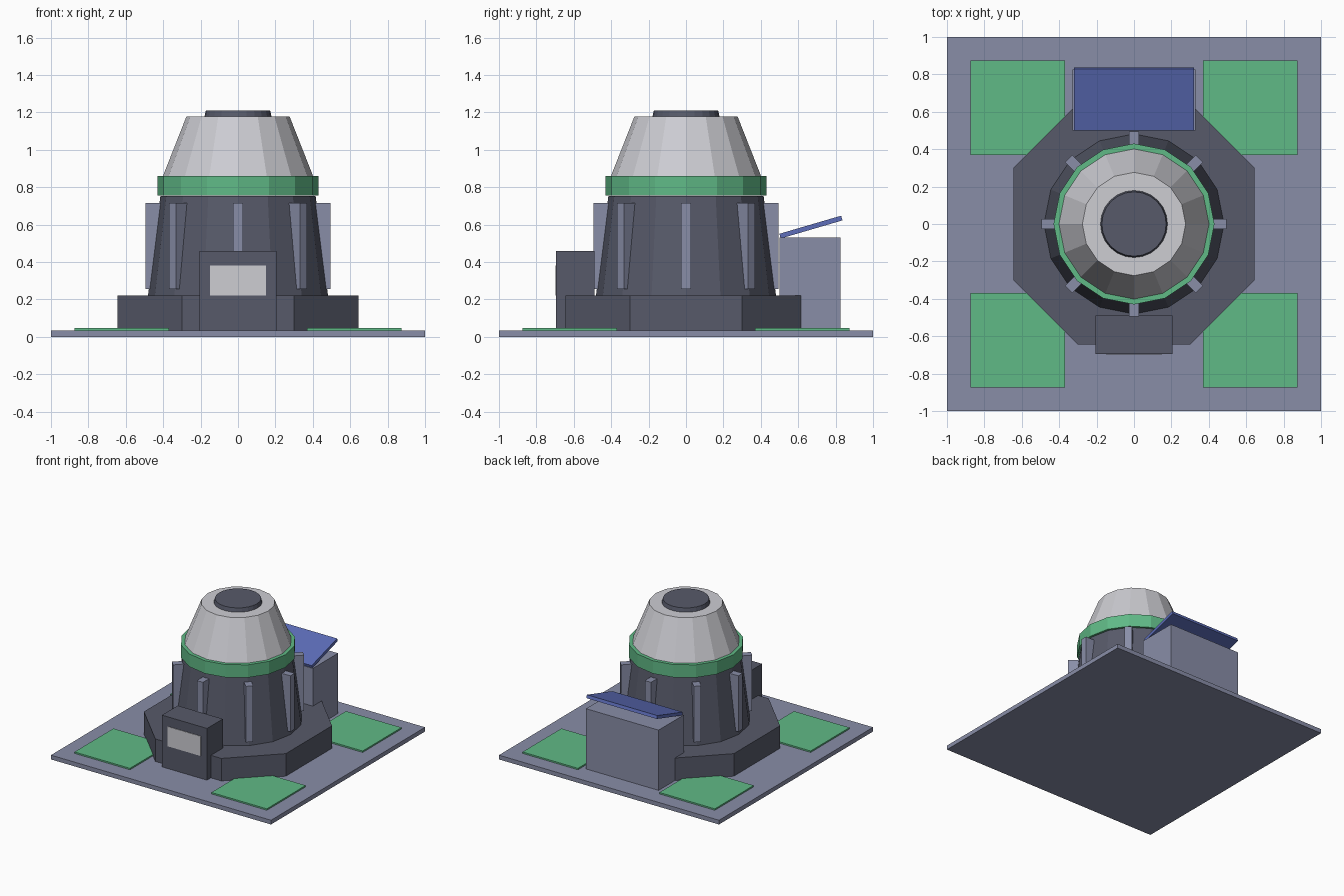
import bpy
import bmesh
from math import cos, sin, pi
from mathutils import Matrix

default = bpy.data.objects.get("Cube")
if default:
    bpy.data.objects.remove(default, do_unlink=True)


def material(name, r, g, b):
    m = bpy.data.materials.new(name)
    m.use_nodes = True
    m.diffuse_color = (r, g, b, 1)
    for node in m.node_tree.nodes:
        if node.type == 'BSDF_PRINCIPLED':
            node.inputs["Base Color"].default_value = (r, g, b, 1)
    return m


charcoal = material("charcoal", 0.095, 0.102, 0.143)
slate = material("pale_slate", 0.25, 0.27, 0.39)
green = material("green", 0.117, 0.49, 0.24)
light = material("light_grey", 0.61, 0.61, 0.65)
blue = material("panel_blue", 0.11, 0.155, 0.49)


def finish(name, bm, mat):
    bmesh.ops.recalc_face_normals(bm, faces=bm.faces)
    mesh = bpy.data.meshes.new(name)
    bm.to_mesh(mesh)
    bm.free()
    mesh.materials.append(mat)
    obj = bpy.data.objects.new(name, mesh)
    bpy.context.collection.objects.link(obj)
    return obj


def box(name, mat, x, y, z, turn=None):
    """Box from (min, max) pairs, optionally transformed by a matrix."""
    bm = bmesh.new()
    bmesh.ops.create_cube(bm, size=1)
    for v in bm.verts:
        for i, (low, high) in enumerate((x, y, z)):
            v.co[i] = low if v.co[i] < 0 else high
    if turn:
        bmesh.ops.transform(bm, matrix=turn, verts=bm.verts)
    return finish(name, bm, mat)


def prism(name, mat, bottom, top, z0, z1):
    """Solid joining two outlines with the same number of points."""
    bm = bmesh.new()
    low = [bm.verts.new((x, y, z0)) for x, y in bottom]
    high = [bm.verts.new((x, y, z1)) for x, y in top]
    bm.faces.new(low[::-1])
    bm.faces.new(high)
    n = len(low)
    for i in range(n):
        j = (i + 1) % n
        bm.faces.new((low[i], low[j], high[j], high[i]))
    return finish(name, bm, mat)


def ring(radius, sides):
    return [(radius * cos(2 * pi * i / sides), radius * sin(2 * pi * i / sides))
            for i in range(sides)]


def frustum(name, mat, r0, r1, z0, z1, sides=16):
    return prism(name, mat, ring(r0, sides), ring(r1, sides), z0, z1)


# Ground plate and corner pads
box("ground_plate", slate, (-1, 1), (-1, 1), (0, 0.035))
for sx, side in ((-1, "right"), (1, "left")):
    for sy, end in ((-1, "front"), (1, "back")):
        cx, cy = 0.622 * sx, 0.622 * sy
        box(f"{end}_{side}_pad", green, (cx - 0.252, cx + 0.252),
            (cy - 0.252, cy + 0.252), (0.03, 0.047))

# Chamfered octagonal plinth
a, b = 0.645, 0.3
octagon = [(a, -b), (a, b), (b, a), (-b, a), (-a, b), (-a, -b), (-b, -a), (b, -a)]
prism("plinth", charcoal, octagon, octagon, 0.03, 0.22)

# Tower, collar, dome and cap
frustum("tower_body", charcoal, 0.482, 0.415, 0.215, 0.753)
frustum("collar", green, 0.43, 0.43, 0.755, 0.86)
frustum("dome", light, 0.402, 0.276, 0.858, 1.178)
frustum("cap", charcoal, 0.18, 0.172, 1.175, 1.21, 24)

# Radial ribs
for i in range(8):
    box(f"rib_{i + 1}", slate, (0.4, 0.495), (-0.028, 0.028), (0.255, 0.715),
        Matrix.Rotation(i * pi / 4, 4, 'Z'))

# Front cabin with its window
box("front_cabin", charcoal, (-0.205, 0.205), (-0.695, -0.49), (0.035, 0.46))
box("front_window", light, (-0.15, 0.15), (-0.699, -0.692), (0.22, 0.382))

# Rear housing with tilted panel
box("rear_housing", slate, (-0.33, 0.33), (0.5, 0.827), (0.03, 0.53))
tilt = Matrix.Translation((0, 0.668, 0.587)) @ Matrix.Rotation(0.285, 4, 'X')
box("tilted_panel", blue, (-0.32, 0.32), (-0.172, 0.172), (-0.013, 0.013), tilt)
